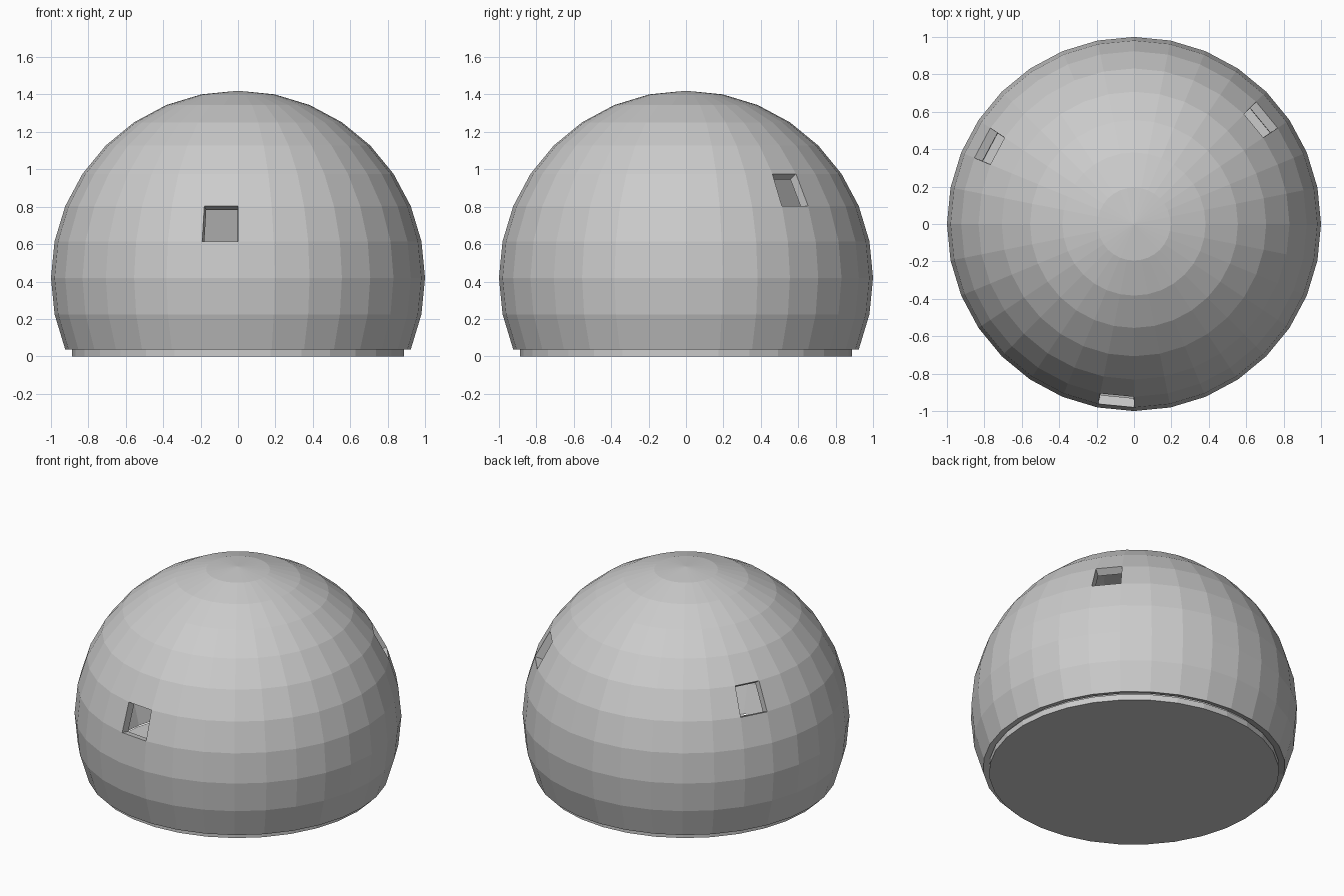
import bpy, bmesh, math

if "Cube" in bpy.data.objects:
    bpy.data.objects.remove(bpy.data.objects["Cube"])

CENTRE_Z = 0.42
STEP = math.pi / 16        # 32 segments, 16 rings


def add_object(name, bm, z):
    mesh = bpy.data.meshes.new(name)
    bm.to_mesh(mesh)
    bm.free()
    obj = bpy.data.objects.new(name, mesh)
    obj.location.z = z
    bpy.context.collection.objects.link(obj)
    return obj


# Dome shell: sphere cut off below, with three single-face windows
bm = bmesh.new()
bmesh.ops.create_uvsphere(bm, u_segments=32, v_segments=16, radius=1)
low = [v for v in bm.verts if v.co.z < -0.4]
bmesh.ops.delete(bm, geom=low, context='VERTS')

# window = (longitude in degrees, latitude in ring steps)
windows = [(-95.625, 1.5), (39.375, 2.5), (151.875, 2.5)]
holes = []
for lon, lat in windows:
    a, b = math.radians(lon), lat * STEP
    x, y, z = math.cos(a) * math.cos(b), math.sin(a) * math.cos(b), math.sin(b)
    holes.append(min(bm.faces, key=lambda f: (f.calc_center_median().x - x) ** 2
                     + (f.calc_center_median().y - y) ** 2
                     + (f.calc_center_median().z - z) ** 2))
bmesh.ops.delete(bm, geom=holes, context='FACES')
dome = add_object("dome_shell", bm, CENTRE_Z)
thick = dome.modifiers.new("wall_thickness", 'SOLIDIFY')
thick.thickness = 0.05
thick.offset = -1

# Floor disc set just inside the rim
bm = bmesh.new()
bmesh.ops.create_cone(bm, cap_ends=True, segments=32, radius1=0.887,
                      radius2=0.887, depth=0.04)
add_object("floor_disc", bm, 0.02)
